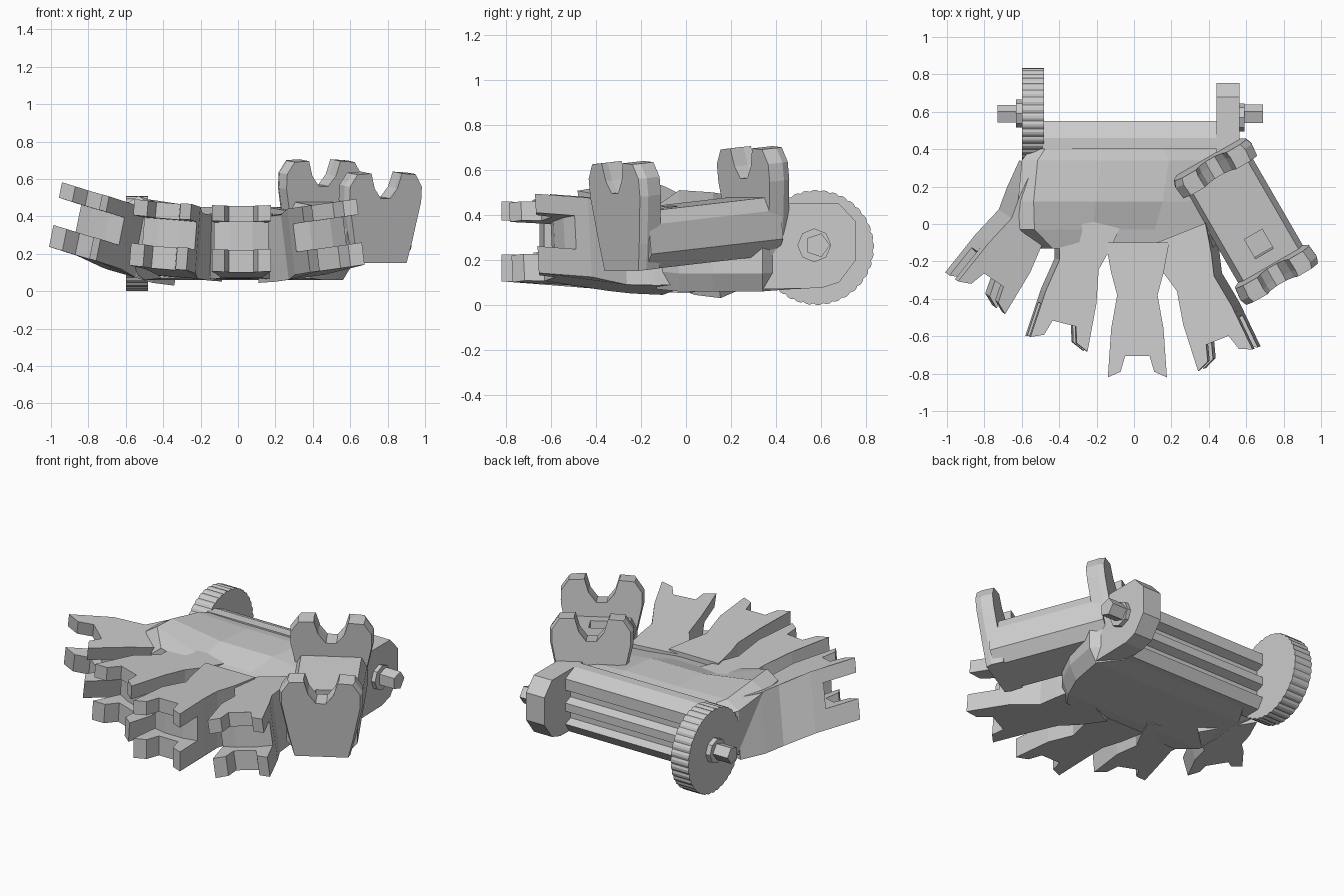
import bpy, bmesh, math
from mathutils import Vector

if "Cube" in bpy.data.objects:
    bpy.data.objects.remove(bpy.data.objects["Cube"])


def loft(bm, rings):
    """Closed solid through equal-length rings of 3D points."""
    vs = [[bm.verts.new(p) for p in ring] for ring in rings]
    n = len(vs[0])
    for a, b in zip(vs, vs[1:]):
        for i in range(n):
            j = (i + 1) % n
            bm.faces.new((a[i], a[j], b[j], b[i]))
    bm.faces.new(vs[0][::-1])
    bm.faces.new(vs[-1])


def make(name, *solids):
    bm = bmesh.new()
    for rings in solids:
        loft(bm, rings)
    bmesh.ops.recalc_face_normals(bm, faces=bm.faces)
    me = bpy.data.meshes.new(name)
    bm.to_mesh(me)
    bm.free()
    ob = bpy.data.objects.new(name, me)
    bpy.context.collection.objects.link(ob)
    return ob


def along_x(profile, x0, x1):
    return [[(x, y, z) for y, z in profile] for x in (x0, x1)]


def circle(cy, cz, radii, n):
    return [(cy + radii[i % len(radii)] * math.cos(math.tau * i / n),
             cz + radii[i % len(radii)] * math.sin(math.tau * i / n)) for i in range(n)]


def mirrored(half):
    """Mirror a half outline (v, u) across v = 0."""
    return half + [(-v, u) for v, u in reversed(half)]


# Palm: cross-sections from wrist to knuckles
# (y, left, right, bottom, left top, middle top, right top)
stations = [(0.47, -0.50, 0.48, 0.07, 0.43, 0.43, 0.43),
            (0.34, -0.60, 0.61, 0.06, 0.46, 0.45, 0.43),
            (0.12, -0.62, 0.57, 0.06, 0.50, 0.45, 0.40),
            (-0.03, -0.61, 0.50, 0.06, 0.51, 0.40, 0.40),
            (-0.13, -0.50, 0.42, 0.07, 0.44, 0.38, 0.38)]
rings = []
for y, l, r, zb, zl, zm, zr in stations:
    w = r - l
    rings.append([(l + 0.10 * w, y, zb), (l, y, zb + 0.08), (l, y, zl - 0.05), (l + 0.07 * w, y, zl),
                  (l + 0.35 * w, y, zm), (l + 0.65 * w, y, zm), (r - 0.07 * w, y, zr),
                  (r, y, zr - 0.06), (r, y, zb + 0.08), (r - 0.04 * w, y, zb)])
make("palm", rings)

# Knuckles: forked plates above and below a shorter web
root = [(0.17, -0.72), (0.14, -0.56), (0.108, -0.44), (0.14, -0.26)]
plate = mirrored(root + [(0.158, 0), (0.09, -0.03), (0.065, -0.115)])
web = mirrored(root + [(0.145, -0.19), (0.06, -0.17)])


def knuckle(name, tip, direction, height, roll):
    d = Vector((*direction, 0)).normalized()
    r = Vector((-d.y, d.x, 0))
    up = Vector((0, 0, 1))
    side = r * math.cos(roll) + up * math.sin(roll)
    top = up * math.cos(roll) - r * math.sin(roll)

    def ring(outline, h):
        pts = []
        for v, u in outline:
            zc = height + (0.26 - height) * min(1, -u / 0.6)
            hh = h
            if u < -0.4 and h > 0.15:
                hh = 0.155
            elif u < -0.4 and h < -0.15:
                hh = -0.195
            pts.append(Vector((*tip, zc)) + d * u + side * v + top * hh)
        return pts

    make(name, [ring(plate, -0.175), ring(plate, -0.055)],
         [ring(web, -0.056), ring(web, 0.096)],
         [ring(plate, 0.095), ring(plate, 0.18)])


knuckle("knuckle_outer", (-0.85, -0.37), (-0.57, -0.82), 0.37, -0.24)
knuckle("knuckle_second", (-0.415, -0.64), (-0.25, -0.97), 0.30, -0.08)
knuckle("knuckle_third", (0.018, -0.82), (0, -1), 0.28, 0)
knuckle("knuckle_inner", (0.51, -0.72), (0.37, -0.93), 0.295, 0.13)

# Wrist bar with grooves along its back
make("wrist_bar", along_x([(0.40, 0.45), (0.46, 0.45), (0.55, 0.41), (0.55, 0.34), (0.50, 0.32),
                           (0.50, 0.28), (0.55, 0.26), (0.55, 0.21), (0.50, 0.19), (0.50, 0.15),
                           (0.55, 0.13), (0.51, 0.07), (0.40, 0.07)], -0.49, 0.45))

# Hub plate on the right, ridged wheel on the left, and their axle stubs
make("hub_plate", along_x([(0.34, 0.07), (0.60, 0.075), (0.68, 0.10), (0.755, 0.20), (0.755, 0.37),
                           (0.68, 0.45), (0.34, 0.45)], 0.44, 0.565))
make("ridged_wheel", along_x(circle(0.58, 0.255, (0.255, 0.255, 0.249), 108), -0.6, -0.48))
make("wheel_boss", along_x(circle(0.59, 0.265, (0.075,), 8), -0.63, -0.59))
make("hub_boss", along_x(circle(0.57, 0.265, (0.075,), 8), 0.55, 0.59))
make("axle_stub_left", along_x(circle(0.585, 0.265, (0.052,), 5), -0.73, -0.59))
make("axle_stub_right", along_x(circle(0.585, 0.265, (0.055,), 5), 0.55, 0.69))

# Thumb mount: chamfered bar between two horned end plates, slightly tilted
d = Vector((0.5, -0.866, -0.1)).normalized()
s = Vector((0.866, 0.5, 0))
t = d.cross(s)
origin = Vector((0.58, 0.045, 0.19))


def thumb_rings(outline, stops):
    return [[origin + d * u + s * v * k + t * h for v, h in outline] for u, k in stops]


bar = mirrored([(0.14, 0.0), (0.20, 0.07), (0.20, 0.20), (0.17, 0.26)])
horns = mirrored([(0.16, 0.0), (0.19, 0.12), (0.235, 0.33), (0.235, 0.41), (0.19, 0.475),
                  (0.10, 0.48), (0.075, 0.40), (0.03, 0.345)])
bar_ob = make("thumb_bar", thumb_rings(bar, ((-0.34, 1), (0.34, 1))))
make("thumb_plate_rear", thumb_rings(horns, ((-0.385, 0.94), (-0.35, 1), (-0.28, 0.97))))
make("thumb_plate_front", thumb_rings(horns, ((0.28, 0.97), (0.35, 1), (0.385, 0.94))))

# Small window sunk in the top of the thumb bar
window = [(-0.055, 0.17), (0.055, 0.17), (0.055, 0.34), (-0.055, 0.34)]
cutter = make("window_cutter", thumb_rings(window, ((0.09, 1), (0.21, 1))))
cutter.hide_render = True
cutter.hide_viewport = True
cut = bar_ob.modifiers.new("window", 'BOOLEAN')
cut.operation = 'DIFFERENCE'
cut.object = cutter
